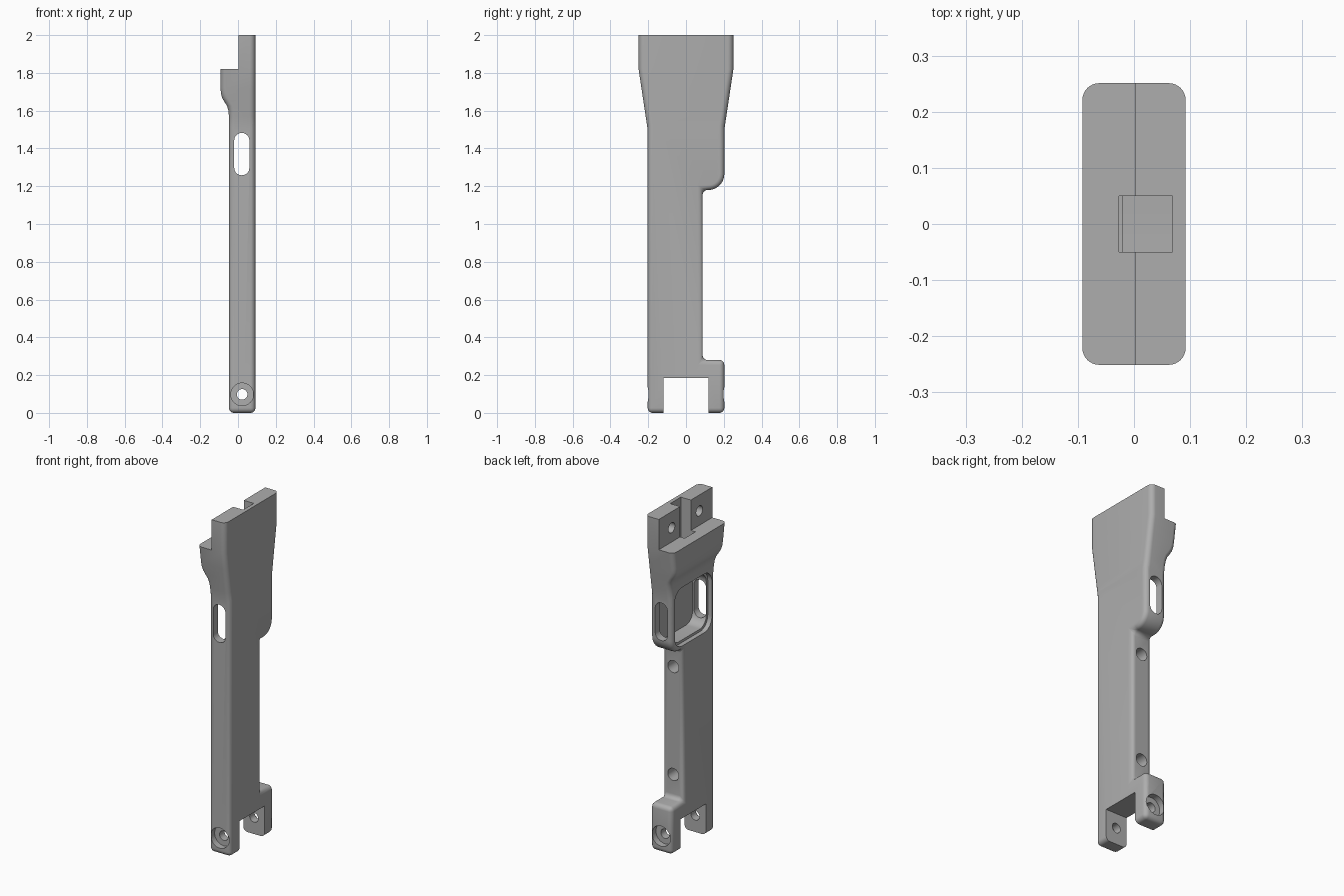
import bpy, bmesh
from math import sin, cos, pi, radians
from mathutils import Vector

cube = bpy.data.objects.get("Cube")
if cube:
    bpy.data.objects.remove(cube, do_unlink=True)

grey = bpy.data.materials.new("neutral_grey")
grey.use_nodes = True
color = (0.42, 0.42, 0.42, 1)
grey.diffuse_color = color
grey.node_tree.nodes["Principled BSDF"].inputs["Base Color"].default_value = color


def rounded(a0, a1, b0, b1, r, n=8):
    """Outline of a rectangle with rounded corners."""
    corners = [(a1 - r, b1 - r), (a0 + r, b1 - r), (a0 + r, b0 + r), (a1 - r, b0 + r)]
    return [(ca + r * cos(t), cb + r * sin(t))
            for k, (ca, cb) in enumerate(corners)
            for t in [(k + i / n) * pi / 2 for i in range(n + 1)]]


def circle(a, b, r, n=32):
    return [(a + r * cos(2 * pi * i / n), b + r * sin(2 * pi * i / n)) for i in range(n)]


def box(a0, a1, b0, b1):
    return [(a0, b0), (a1, b0), (a1, b1), (a0, b1)]


def loft(name, rings):
    """Closed solid through rings of equal point count."""
    bm = bmesh.new()
    loops = [[bm.verts.new(p) for p in ring] for ring in rings]
    n = len(loops[0])
    bm.faces.new(loops[0])
    bm.faces.new(loops[-1])
    for lo, hi in zip(loops, loops[1:]):
        for i in range(n):
            j = (i + 1) % n
            bm.faces.new((lo[i], lo[j], hi[j], hi[i]))
    bmesh.ops.recalc_face_normals(bm, faces=bm.faces)
    mesh = bpy.data.meshes.new(name)
    bm.to_mesh(mesh)
    bm.free()
    mesh.materials.append(grey)
    obj = bpy.data.objects.new(name, mesh)
    bpy.context.collection.objects.link(obj)
    return obj


def prism(name, outline, axis, lo, hi):
    """Extrude an outline along x, y or z."""
    place = {"x": lambda a, b, d: (d, a, b),
             "y": lambda a, b, d: (a, d, b),
             "z": lambda a, b, d: (a, b, d)}[axis]
    return loft(name, [[place(a, b, d) for a, b in outline] for d in (lo, hi)])


def apply(obj, mod):
    bpy.context.view_layer.objects.active = obj
    bpy.ops.object.modifier_apply(modifier=mod.name)


def combine(obj, other, operation="DIFFERENCE"):
    mod = obj.modifiers.new(operation, "BOOLEAN")
    mod.operation = operation
    mod.solver = "EXACT"
    mod.object = other
    apply(obj, mod)
    bpy.data.objects.remove(other, do_unlink=True)


X0, X1, Y = -0.048, 0.092, 0.203     # body limits
MID = (X0 + X1) / 2

# Lower arm: side profile with foot and rounded pocket housing
r = 0.085
housing_corner = [(Y - r + r * sin(t), 1.18 + r - r * cos(t))
                  for t in [i * pi / 20 for i in range(11)]]
profile = [(-Y, 0), (Y, 0), (Y, 0.28), (0.088, 0.28), (0.088, 1.18)]
profile += housing_corner + [(Y, 1.56), (-Y, 1.56)]
arm = prism("handle_arm", profile, "x", X0, X1)
bevel = arm.modifiers.new("Rounding", "BEVEL")
bevel.width = 0.026
bevel.segments = 5
bevel.angle_limit = radians(40)
bevel.use_clamp_overlap = False
apply(arm, bevel)

# Flared head: S-curved on the left side, tapering in depth
sections = [(1.48, -0.048), (1.57, -0.048), (1.60, -0.051), (1.625, -0.058),
            (1.65, -0.074), (1.67, -0.085), (1.695, -0.091), (1.72, -0.092),
            (1.82, -0.092), (2.0, -0.092)]
rings = []
for z, left in sections:
    half = min(0.251, 0.2 + 0.051 * (z - 1.48) / 0.34)
    rings.append([(x, y, z) for x, y in rounded(left, X1, -half, half, 0.03)])
combine(arm, loft("flared_head", rings), "UNION")

# Step at the top leaving the mounting tongue
combine(arm, prism("tongue_step", box(-0.2, 0.003, 1.82, 2.1), "y", -0.4, 0.4))

# Fork gap between the feet
combine(arm, prism("fork_gap", box(-0.118, 0.118, -0.1, 0.185), "x", -0.3, 0.3))

# Pocket with a stepped rim, and the cable channel leading up from it
combine(arm, prism("pocket", rounded(-0.16, 0.16, 1.222, 1.54, 0.06), "x", -0.022, 0.069))
combine(arm, prism("pocket_rim", rounded(-0.174, 0.174, 1.207, 1.555, 0.07), "x", -0.2, -0.021))
combine(arm, prism("cable_channel", box(-0.027, 0.069, -0.05, 0.05), "z", 1.45, 2.1))

# Long slot through both pocket walls
combine(arm, prism("side_slot", rounded(MID - 0.042, MID + 0.038, 1.258, 1.482, 0.039), "y", -0.4, 0.4))

# Pivot hole through the feet, counterbored outside
combine(arm, prism("pivot_hole", circle(MID, 0.098, 0.028), "y", -0.4, 0.4))
for side in (-1, 1):
    combine(arm, prism("counterbore", circle(MID, 0.098, 0.06), "y", side * 0.165, side * 0.3))
    # Blind mounting holes in the tongue
    combine(arm, prism("tongue_hole", circle(side * 0.13, 1.905, 0.03), "x", -0.05, 0.07))

# Screw holes in the back of the arm
for z in (0.42, 1.06):
    combine(arm, prism("screw_hole", circle(MID, z, 0.036), "y", 0.0, 0.2))

bpy.ops.object.select_all(action="DESELECT")
arm.select_set(True)
bpy.context.view_layer.objects.active = arm
bpy.ops.object.shade_smooth_by_angle(angle=radians(30))
